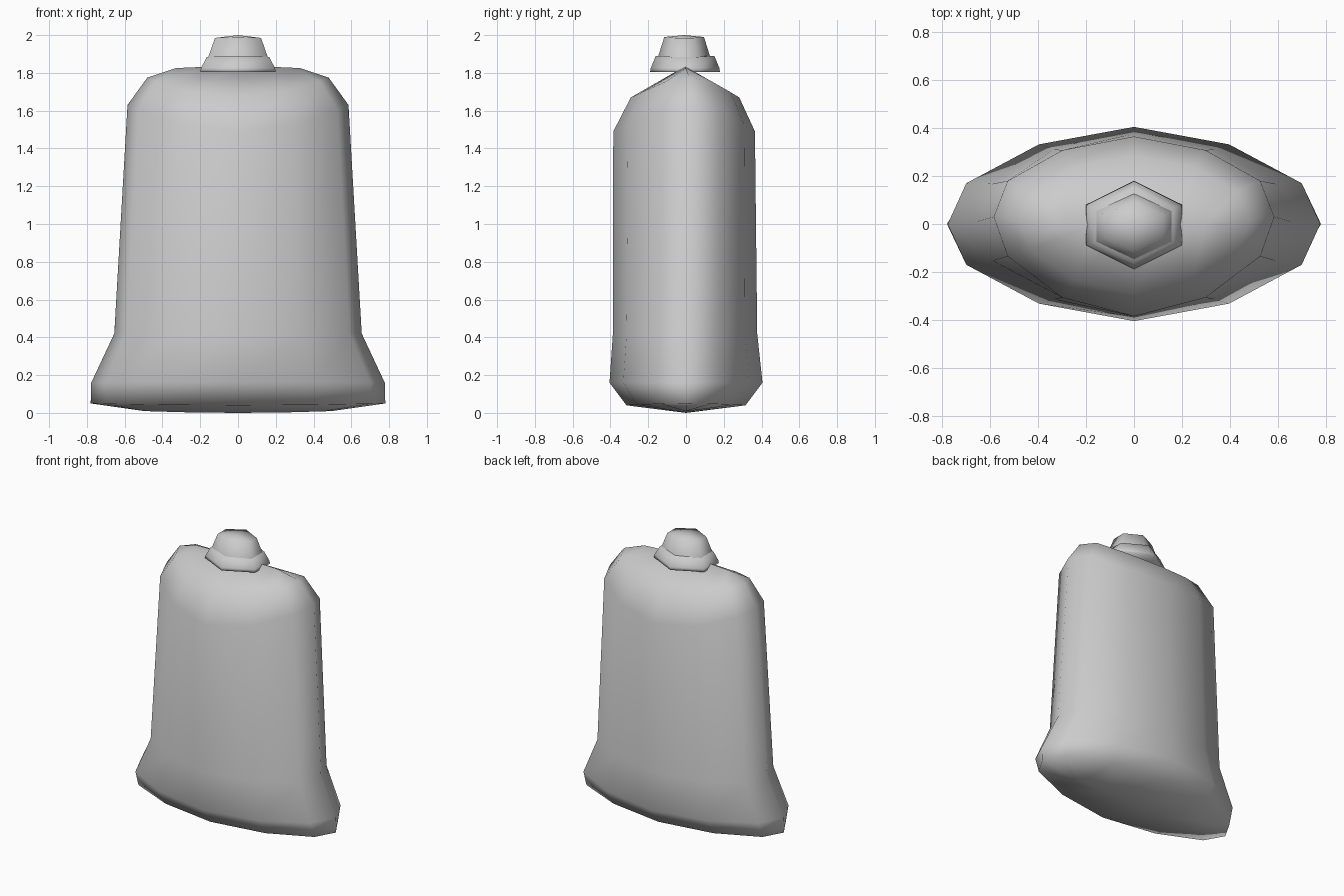
import bpy, bmesh

# Unit cross-sections, counter-clockwise
QUARTER = [(1, 0), (0.9, 0.42), (0.51, 0.82), (0, 1)]
OVAL = (QUARTER + [(-x, y) for x, y in QUARTER[-2::-1]]
        + [(-x, -y) for x, y in QUARTER[1:]]
        + [(x, -y) for x, y in QUARTER[-2:0:-1]])
HEX = [(1, 0.46), (0, 1), (-1, 0.46), (-1, -0.46), (0, -1), (1, -0.46)]


def loft(name, section, rings):
    """Rings: half width, half depth, z in the middle, z at the sides, y shift at the middle, y shift at the sides."""
    bm = bmesh.new()
    loops = []
    for w, d, zm, ze, ym, ye in rings:
        loops.append([bm.verts.new((x * w, y * d + ym + (ye - ym) * x * x,
                                    zm + (ze - zm) * x * x)) for x, y in section])
    n = len(section)
    for a, b in zip(loops, loops[1:]):
        for i in range(n):
            j = (i + 1) % n
            bm.faces.new((a[i], a[j], b[j], b[i]))
    # Collapsed end rings become a seam line or a point
    bmesh.ops.remove_doubles(bm, verts=bm.verts, dist=0.0005)
    bmesh.ops.recalc_face_normals(bm, faces=bm.faces)
    mesh = bpy.data.meshes.new(name)
    bm.to_mesh(mesh)
    bm.free()
    mesh.shade_smooth()
    obj = bpy.data.objects.new(name, mesh)
    bpy.context.collection.objects.link(obj)
    return obj


# Bottle body: flared foot, tapered sides, rounded shoulders meeting at a ridge
loft("bottle_body", OVAL, [
    (0.50, 0.0, 0.0, 0.01, 0, 0),
    (0.78, 0.315, 0.04, 0.05, 0, 0),
    (0.777, 0.405, 0.16, 0.16, 0, 0),
    (0.655, 0.382, 0.42, 0.42, -0.005, 0.01),
    (0.585, 0.375, 1.49, 1.63, -0.01, 0.03),
    (0.48, 0.287, 1.67, 1.775, -0.005, 0.02),
    (0.33, 0.0, 1.835, 1.825, -0.005, 0),
])

# Neck collar
loft("neck_collar", HEX, [
    (0.0, 0.0, 1.805, 1.805, -0.005, -0.005),
    (0.2, 0.185, 1.805, 1.805, -0.005, -0.005),
    (0.196, 0.182, 1.825, 1.825, -0.005, -0.005),
    (0.165, 0.155, 1.89, 1.885, -0.005, -0.005),
    (0.0, 0.0, 1.89, 1.89, -0.005, -0.005),
])

# Cap
loft("cap", HEX, [
    (0.157, 0.138, 1.885, 1.885, -0.01, -0.01),
    (0.122, 0.105, 1.99, 1.985, -0.01, -0.01),
    (0.0, 0.0, 2.0, 2.0, -0.01, -0.01),
])
